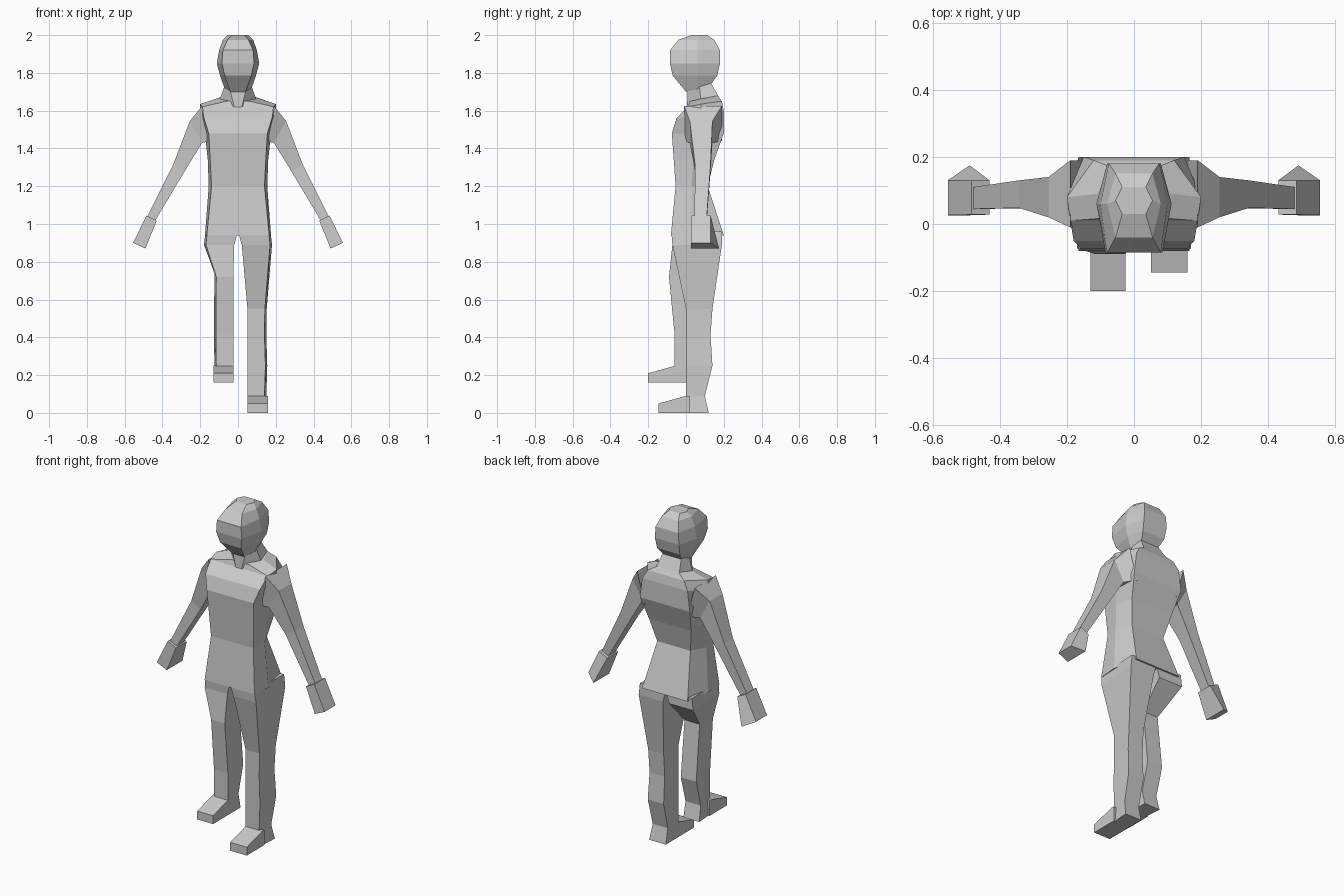
import bpy, bmesh


def loft(name, rings, mirror=False):
    """Skin a stack of equal-sized point rings and cap both ends."""
    bm = bmesh.new()
    vs = [[bm.verts.new(p) for p in ring] for ring in rings]
    for a, b in zip(vs, vs[1:]):
        for i in range(len(a)):
            j = (i + 1) % len(a)
            bm.faces.new((a[i], a[j], b[j], b[i]))
    bm.faces.new(vs[0])
    bm.faces.new(vs[-1])
    bmesh.ops.recalc_face_normals(bm, faces=bm.faces)
    me = bpy.data.meshes.new(name)
    bm.to_mesh(me)
    bm.free()
    ob = bpy.data.objects.new(name, me)
    bpy.context.collection.objects.link(ob)
    if mirror:
        ob.modifiers.new("Mirror", 'MIRROR').use_mirror_merge = False
    return ob


def body_ring(z, fx, fy, sx, sy, bx, by, dz=0.0):
    """Symmetric six-sided section: front pair, side pair, back pair (raised by dz)."""
    return [(-fx, fy, z), (fx, fy, z), (sx, sy, z + dz / 2),
            (bx, by, z + dz), (-bx, by, z + dz), (-sx, sy, z + dz / 2)]


def limb_ring(x0, x1, yf, zf, yb, zb, s=1):
    """Four-sided leg section, slightly narrower in front; s picks the side."""
    return [(s * x0, yf, zf), (s * (x1 - 0.01), yf, zf),
            (s * x1, yb, zb), (s * x0, yb, zb)]


def arm_ring(xo, zo, xi, zi, y0, y1, y2=None):
    """Four-sided arm section from outer/top edge to inner/bottom edge."""
    return [(xo, y0, zo), (xo, y1, zo), (xi, y2 or y1, zi), (xi, y0, zi)]


# Torso
loft("torso", [body_ring(*r) for r in [
    (0.94, .165, -.08, .175, .04, .15, .20),
    (1.20, .14, -.055, .155, .03, .11, .115),
    (1.34, .147, -.065, .16, .04, .14, .15),
    (1.48, .155, -.075, .175, .06, .165, .20),
    (1.56, .18, -.05, .20, .08, .15, .20, .04),
    (1.62, .19, .01, .20, .08, .12, .19, .03),
    (1.65, .06, .02, .11, .09, .07, .17, .03)]])

# Neck
loft("neck", [body_ring(*r) for r in [
    (1.62, .02, .005, .10, .08, .075, .17, .06),
    (1.72, .045, .01, .07, .07, .06, .13, .03)]])

# Head
loft("head", [body_ring(*r) for r in [
    (1.70, .04, .00, .07, .06, .055, .125, .03),
    (1.785, .07, -.07, .095, .06, .075, .165),
    (1.85, .085, -.085, .112, .06, .08, .18),
    (1.92, .08, -.085, .10, .06, .075, .18),
    (1.975, .055, -.04, .08, .06, .055, .15),
    (2.00, .035, .03, .055, .07, .035, .11)]])

# Arms
loft("arms", [arm_ring(*r) for r in [
    (.19, 1.625, .14, 1.44, -.01, .19),
    (.255, 1.545, .19, 1.43, .02, .14),
    (.343, 1.315, .282, 1.28, .048, .13),
    (.48, 1.04, .438, 1.018, .045, .11)]], mirror=True)

# Hands
loft("hands", [arm_ring(*r) for r in [
    (.485, 1.045, .43, 1.018, .028, .13),
    (.555, .90, .49, .87, .026, .13, .175)]], mirror=True)

# Legs: one standing, one stepping up
legs = {
    "standing": (1, [
        (.0, .172, -.078, .96, .19, .96),
        (.02, .18, -.072, .89, .19, .89),
        (.05, .152, 0, .55, .14, .55),
        (.05, .150, 0, .41, .13, .41),
        (.05, .155, 0, .25, .14, .25),
        (.05, .15, 0, .09, .10, .09),
        (.05, .16, 0, 0, .12, 0)]),
    "raised": (-1, [
        (.0, .172, -.078, .96, .19, .96),
        (.02, .18, -.072, .89, .19, .89),
        (.025, .125, -.09, .72, .05, .74),
        (.025, .127, -.06, .41, .085, .41),
        (.025, .125, -.06, .25, .04, .25),
        (.025, .13, -.06, .16, .06, .16)]),
}
for name, (s, rows) in legs.items():
    loft(name + "_leg", [limb_ring(*r, s) for r in rows])

# Feet
for name, s, x0, x1, y, z in (("standing", 1, .05, .16, 0, 0),
                              ("raised", -1, .025, .13, -.055, .16)):
    loft(name + "_foot", [
        [(s * x0, y + dy, z), (s * x1, y + dy, z),
         (s * x1, y + dy, z + h), (s * x0, y + dy, z + h)]
        for dy, h in ((.02, .09), (0, .09), (-.145, .05))])
